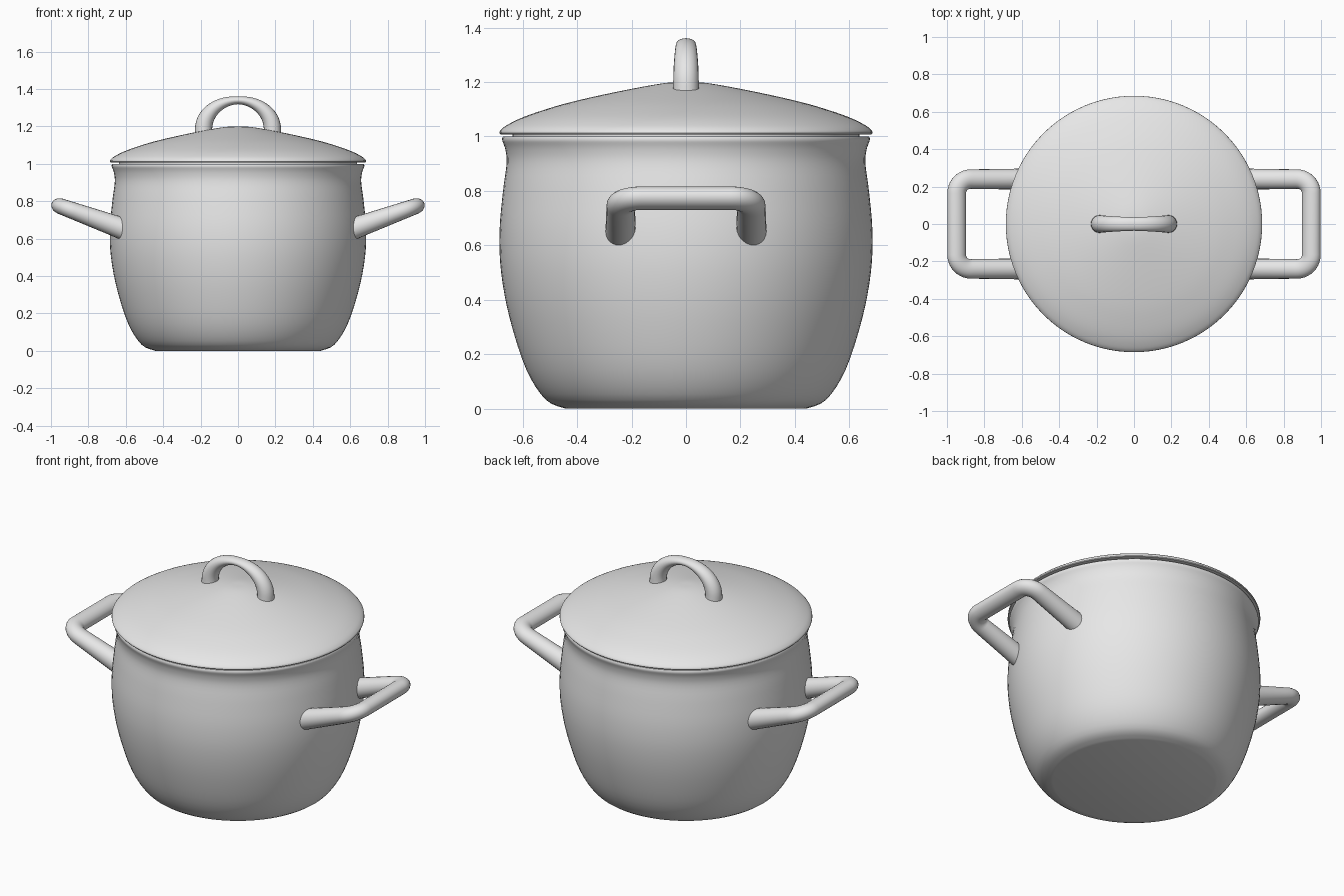
import bpy, bmesh, math
from mathutils import Vector

if "Cube" in bpy.data.objects:
    bpy.data.objects.remove(bpy.data.objects["Cube"])

metal = bpy.data.materials.new("light_grey_metal")
metal.diffuse_color = (0.8, 0.8, 0.8, 1)
metal.use_nodes = True
metal.node_tree.nodes["Principled BSDF"].inputs["Base Color"].default_value = metal.diffuse_color


def finish(name, bm):
    bmesh.ops.recalc_face_normals(bm, faces=bm.faces)
    mesh = bpy.data.meshes.new(name)
    bm.to_mesh(mesh)
    bm.free()
    mesh.materials.append(metal)
    obj = bpy.data.objects.new(name, mesh)
    bpy.context.collection.objects.link(obj)
    bpy.ops.object.select_all(action='DESELECT')
    obj.select_set(True)
    bpy.context.view_layer.objects.active = obj
    bpy.ops.object.shade_smooth_by_angle(angle=math.radians(40))
    return obj


def smooth(points, steps=4):
    """Rounded curve through the given profile points."""
    p = [Vector(q) for q in points]
    p = [p[0]] + p + [p[-1]]
    out = []
    for a, b, c, d in zip(p, p[1:], p[2:], p[3:]):
        for i in range(steps):
            t = i / steps
            out.append(0.5 * (2 * b + (c - a) * t + (2 * a - 5 * b + 4 * c - d) * t * t
                              + (3 * b - a - 3 * c + d) * t ** 3))
    return out + [p[-1]]


def lathe(name, profile, sides=96):
    """Revolve (radius, height) points around z; radius 0 ends close to a point."""
    bm = bmesh.new()
    rings = []
    for r, z in profile:
        if r < 1e-4:
            rings.append([bm.verts.new((0, 0, z))] * sides)
        else:
            rings.append([bm.verts.new((r * math.cos(math.tau * i / sides),
                                        r * math.sin(math.tau * i / sides), z))
                          for i in range(sides)])
    for lo, hi in zip(rings, rings[1:]):
        for i in range(sides):
            j = (i + 1) % sides
            quad = list(dict.fromkeys((lo[i], lo[j], hi[j], hi[i])))
            bm.faces.new(quad)
    return finish(name, bm)


def tube(name, path, normal, sizes, sides=20):
    """Sweep an ellipse along a flat path; sizes are (in-plane, across) half widths."""
    bm = bmesh.new()
    rings = []
    for k, p in enumerate(path):
        tangent = (path[min(k + 1, len(path) - 1)] - path[max(k - 1, 0)]).normalized()
        side = tangent.cross(normal)
        a, b = sizes[k]
        rings.append([bm.verts.new(p + side * a * math.cos(math.tau * i / sides)
                                   + normal * b * math.sin(math.tau * i / sides))
                      for i in range(sides)])
    for lo, hi in zip(rings, rings[1:]):
        for i in range(sides):
            j = (i + 1) % sides
            bm.faces.new((lo[i], lo[j], hi[j], hi[i]))
    bm.faces.new(rings[0])
    bm.faces.new(rings[-1])
    return finish(name, bm)


# Pot: bellied outside with a flared rim, then the inner wall and floor
outside = smooth([(0.44, 0), (0.515, 0.033), (0.587, 0.145), (0.647, 0.33), (0.679, 0.5),
                  (0.685, 0.65), (0.672, 0.8), (0.659, 0.9), (0.663, 0.95), (0.674, 0.982)])
rim = [Vector(q) for q in ((0.676, 0.992), (0.672, 1.0), (0.64, 1.0))]
inside = smooth([(0.63, 0.9), (0.65, 0.65), (0.615, 0.33), (0.5, 0.07), (0.43, 0.04)])
lathe("pot", [Vector((0, 0))] + outside + rim + inside + [Vector((0, 0.04))])

# Lid: shallow dome, rolled edge, and a lip that drops into the pot
dome = smooth([(0, 1.2), (0.08, 1.196), (0.25, 1.165), (0.42, 1.127), (0.53, 1.095),
               (0.61, 1.066), (0.664, 1.038), (0.684, 1.02)])
edge = [Vector(q) for q in ((0.685, 1.012), (0.682, 1.008), (0.637, 1.008),
                            (0.637, 0.97), (0.61, 0.97), (0.6, 1.04),
                            (0.4, 1.1), (0, 1.17))]
lathe("lid", dome + edge)

# Lid handle: arch that is thicker at its feet
path, sizes = [Vector((0.184, 0, 1.15))], [(0.047, 0.049)]
for i in range(33):
    a = math.pi * i / 32
    foot = abs(math.cos(a)) ** 1.5
    path.append(Vector((0.184 * math.cos(a), 0, 1.185 + 0.155 * math.sin(a))))
    sizes.append((0.021 + 0.025 * foot, 0.036 + 0.011 * foot))
path.append(Vector((-0.184, 0, 1.15)))
sizes.append((0.047, 0.049))
tube("lid_handle", path, Vector((0, 1, 0)), sizes)

# Side handles: rounded rectangular loops rising outwards
X0, X1, Y, R = 0.6, 0.948, 0.24, 0.075
flat = [(X0 + (X1 - R - X0) * i / 6, -Y) for i in range(6)]
flat += [(X1 - R + R * math.sin(a), -Y + R - R * math.cos(a))
         for a in (math.pi / 2 * i / 10 for i in range(11))]
flat += [(x, -y) for x, y in reversed(flat)]
for sign, label in ((1, "right"), (-1, "left")):
    slope = 0.36
    normal = Vector((-slope * sign, 0, 1)).normalized()
    path, sizes = [], []
    for x, y in flat:
        t = (x - X0) / (X1 - X0)
        path.append(Vector((x * sign, y, 0.648 + slope * (x - X0))))
        sizes.append((0.056 - 0.005 * t, 0.059 - 0.017 * t))
    tube("side_handle_" + label, path, normal, sizes)
